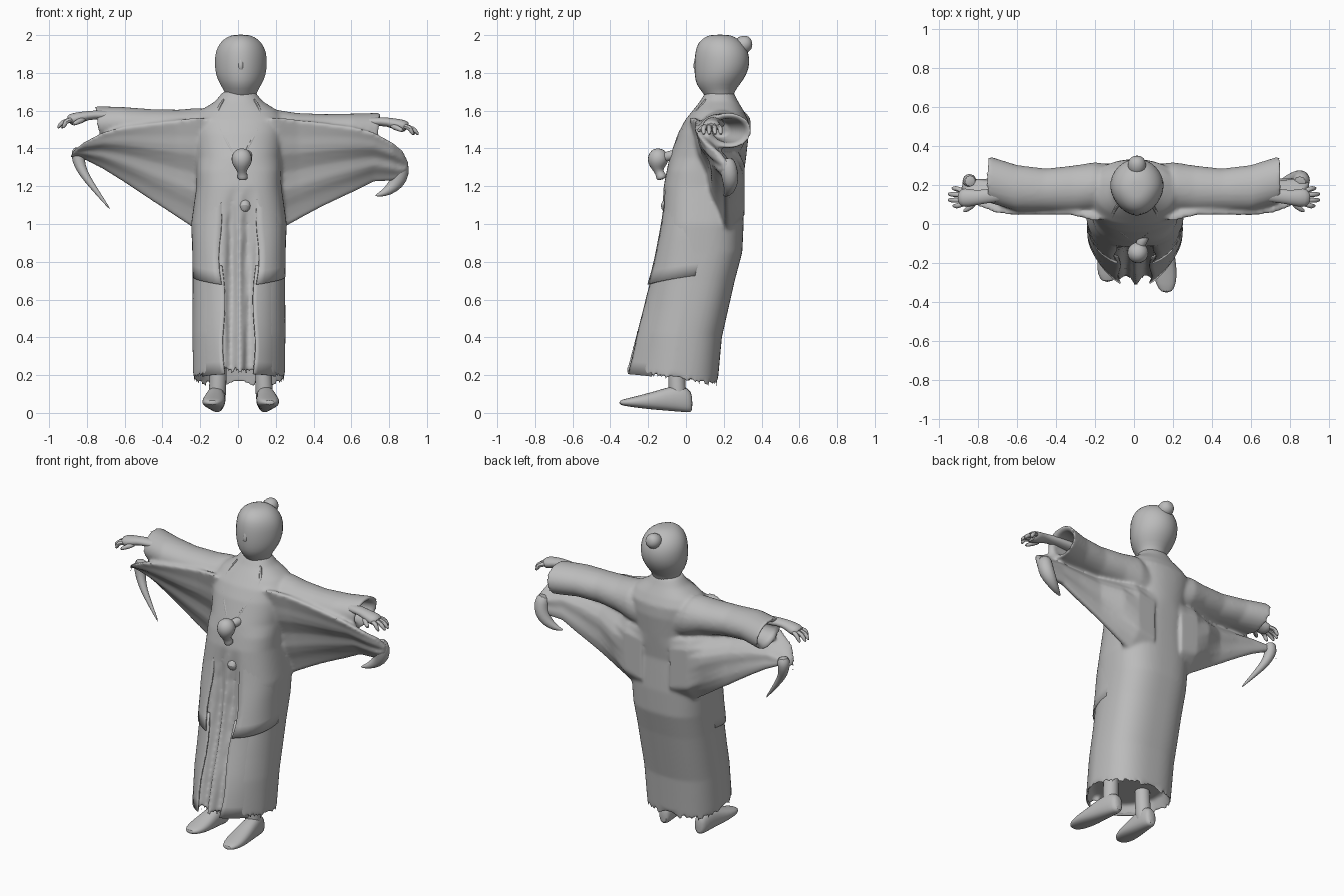
import bpy, bmesh, math
from math import sin, cos, pi
from mathutils import Vector, Quaternion

if "Cube" in bpy.data.objects:
    bpy.data.objects.remove(bpy.data.objects["Cube"])

GREY = (0.5, 0.5, 0.5, 1)
mat = bpy.data.materials.new("plain grey")
mat.use_nodes = True
mat.diffuse_color = GREY
mat.node_tree.nodes["Principled BSDF"].inputs["Base Color"].default_value = GREY


def loft(name, rings, closed=True, subsurf=0, thick=0, angle=45):
    """Skin a list of equal-length point rings."""
    bm = bmesh.new()
    vs = [[bm.verts.new(p) for p in r] for r in rings]
    n = len(vs[0])
    for a, b in zip(vs, vs[1:]):
        for i in range(n if closed else n - 1):
            j = (i + 1) % n
            bm.faces.new((a[i], a[j], b[j], b[i]))
    if closed:
        bm.faces.new(vs[0])
        bm.faces.new(vs[-1])
    bmesh.ops.recalc_face_normals(bm, faces=bm.faces)
    me = bpy.data.meshes.new(name)
    bm.to_mesh(me)
    bm.free()
    me.materials.append(mat)
    ob = bpy.data.objects.new(name, me)
    bpy.context.collection.objects.link(ob)
    if thick:
        ob.modifiers.new("cloth", 'SOLIDIFY').thickness = thick
    if subsurf:
        m = ob.modifiers.new("smooth", 'SUBSURF')
        m.levels = m.render_levels = subsurf
    bpy.ops.object.select_all(action='DESELECT')
    bpy.context.view_layer.objects.active = ob
    ob.select_set(True)
    bpy.ops.object.shade_smooth_by_angle(angle=math.radians(angle))
    return ob


def tube(name, path, flat=1.0, n=10):
    """Round tube along (x, y, z, radius) points, flattened vertically."""
    pts = [Vector(p[:3]) for p in path]
    rings, q, last = [], Quaternion(), Vector((0, 0, 1))
    for i, p in enumerate(pts):
        d = (pts[min(i + 1, len(pts) - 1)] - pts[max(i - 1, 0)]).normalized()
        q = last.rotation_difference(d) @ q
        last = d
        r = path[i][3]
        ring = []
        for k in range(n):
            o = q @ Vector((r * cos(2 * pi * k / n), r * sin(2 * pi * k / n), 0))
            o.z *= flat
            ring.append(p + o)
        rings.append(ring)
    return loft(name, rings, subsurf=1, angle=60)


def spow(v, p):
    return math.copysign(abs(v) ** p, v)


def mix(table, z):
    """Interpolate table rows on their first value."""
    for a, b in zip(table, table[1:]):
        if z <= b[0]:
            f = max(0, (z - a[0]) / (b[0] - a[0]))
            return [u + (v - u) * f for u, v in zip(a, b)][1:]
    return list(table[-1][1:])


# Robe profile: height, front y, back y, half width
ROBE = [(.13, -.325, .165, .243), (.4, -.268, .19, .246), (.7, -.188, .258, .245),
        (.85, -.158, .298, .247), (1.0, -.132, .305, .253), (1.2, -.118, .298, .225),
        (1.35, -.088, .318, .225), (1.48, -.042, .333, .24), (1.55, -.005, .33, .245),
        (1.6, .035, .305, .205), (1.65, .075, .275, .125), (1.7, .105, .25, .085)]


def robe_point(z, a, grow=0.0):
    """Point on the robe; angle 0 faces the front, which is wedge-shaped at the hem."""
    f, b, w = mix(ROBE, z)
    p = .75 if z < 1.3 else .9
    wedge = max(0, 1 - z / .9) if cos(a) > 0 else 0
    x = (w + grow) * spow(sin(a), p + .45 * wedge)
    y = (f + b) / 2 - ((b - f) / 2 + grow) * spow(cos(a), p + .75 * wedge)
    tilt = .07 * max(0, 1 - (z - .13) / .4) * (1 + cos(a)) / 2
    return Vector((x + .005, y, z + tilt))


# Robe body with pleat grooves down the front
heights = [.13, .25, .4, .55, .7, .85, 1.0, 1.1, 1.2, 1.28, 1.35, 1.42, 1.48, 1.55, 1.6, 1.65, 1.7]
N = 64
rings = []
for z in heights:
    depth = .05 * min(1, max(0, (1.2 - z) / .3))
    ring = []
    for i in range(N):
        p = robe_point(z, 2 * pi * i / N)
        off = abs(p.x - .01)
        if cos(2 * pi * i / N) > 0 and off < .09:
            p.y += depth * sin(pi * off / .09) ** 2
        ring.append(p)
    rings.append(ring)
c = Vector((.005, -.07, .26))
inside = [c + (p - Vector((.005, -.08, p.z))) * .88 for p in rings[0]]
robe = loft("robe", [inside] + rings)
robe_parts = [robe]

# Open coat fronts and long skirt panels laid over the robe
for side, s in (("left", 1), ("right", -1)):
    coat, skirt = [], []
    for k in range(9):
        row = []
        for i in range(10):
            u = i / 9
            a = .3 + .04 * sin(k) + u * 1.4
            z = .68 + .07 * k + .05 * u * (1 - k / 8)
            row.append(robe_point(z, s * a, .028 * (1 - k / 8) * (1 - .8 * u) - .007))
        coat.append(row)
        z = .14 + .08 * k
        skirt.append([robe_point(z, s * (.36 - .08 * k / 8 + .04 * sin(k * .8) + i * .09),
                                 .01 * (1 - i / 7) - .003) for i in range(8)])
    loft(side + "_coat_front", coat, closed=False, thick=.008)
    loft(side + "_skirt_panel", skirt, closed=False, thick=.008)

# Head: height, front y, back y, half width
HEAD = [(1.64, .12, .25, .08), (1.7, .085, .255, .085), (1.735, .052, .285, .112), (1.79, .042, .325, .138),
        (1.85, .04, .342, .143), (1.91, .045, .335, .14), (1.96, .06, .305, .115),
        (1.992, .1, .26, .075), (2.003, .14, .22, .03)]
rings = []
for z, f, b, w in HEAD:
    ring = []
    for i in range(16):
        a = 2 * pi * i / 16
        narrow = 1 - .15 * max(0, cos(a))
        ring.append((.015 + w * sin(a) * narrow, (f + b) / 2 - (b - f) / 2 * cos(a), z))
    rings.append(ring)
loft("head", rings, subsurf=1, angle=60)
tube("nose", [(.015, .065, 1.9, .01), (.015, .056, 1.86, .015), (.015, .052, 1.83, .018),
              (.015, .065, 1.805, .012)], n=8)
tube("hair_bun", [(.015, .26, 1.925, .04), (.015, .29, 1.945, .05), (.015, .318, 1.955, .05),
                  (.015, .34, 1.96, .036), (.015, .35, 1.962, .015)], n=10)

# Sleeves, hanging wings, arms and hands
ARM = [(.08, .2, 1.45, .1, .14), (.2, .19, 1.475, .128, .128), (.3, .18, 1.485, .122, .103),
       (.45, .175, 1.49, .11, .092), (.6, .185, 1.495, .118, .09), (.75, .23, 1.495, .12, .094),
       (.73, .23, 1.495, .09, .066), (.5, .18, 1.5, .05, .045)]
TOP = [(.1, 1.55, .03, .25), (.22, 1.565, .03, .23), (.32, 1.55, .055, .15), (.45, 1.535, .055, .09),
       (.6, 1.515, .052, .075), (.72, 1.485, .065, .065), (.82, 1.43, .105, .055),
       (.87, 1.39, .155, .04), (.9, 1.33, .2, .02)]
BOTTOM = {1: (.94, .97, 1.025, 1.095, 1.165, 1.225, 1.23, 1.235, 1.28),
          -1: (.94, .97, 1.035, 1.12, 1.22, 1.295, 1.345, 1.355, 1.34)}
TIP = {1: [(.85, .21, 1.35, .04), (.865, .225, 1.3, .048), (.855, .235, 1.24, .048), (.82, .235, 1.195, .036),
           (.77, .22, 1.16, .02), (.725, .2, 1.15, .004)],
       -1: [(-.84, .22, 1.41, .035), (-.85, .225, 1.36, .04), (-.835, .21, 1.3, .03), (-.8, .19, 1.24, .022),
            (-.74, .175, 1.16, .013), (-.675, .16, 1.075, .003)]}
for side, s in (("left", 1), ("right", -1)):
    lift = 0 if s > 0 else .035
    rings = []
    for x, cy, cz, ry, rz in ARM:
        cz += lift * min(1, x / .6)
        rings.append([(s * (x + .012 * sin(a)), cy + ry * cos(a), cz + rz * sin(a))
                      for a in [2 * pi * i / 24 for i in range(24)]])
    robe_parts.append(loft(side + "_sleeve", rings))

    rings = []
    for (x, zt, yt, deep), zb in zip(TOP, BOTTOM[s]):
        front, back = [], []
        for k in range(13):
            t = k / 12
            y = yt + (.215 - yt) * t ** 1.2 + .009 * sin(t * pi * 5) * sin(pi * t)
            z = zt + (zb - zt) * t
            front.append((s * x, y - .012, z))
            back.append((s * x, min(y + .014 + deep * sin(pi * t), .31), z))
        rings.append(front + back[::-1])
    robe_parts.append(loft(side + "_sleeve_wing", rings))
    tube(side + "_sleeve_tip", TIP[s])

    h = 1.53 + lift
    tube(side + "_forearm", [(s * .45, .17, h - .01, .045), (s * .65, .16, h + .01, .042),
                             (s * .77, .14, h + .014, .037), (s * .82, .135, h + .004, .042),
                             (s * .87, .135, h - .01, .054), (s * .9, .135, h - .02, .042)], flat=.65)
    for i in range(4):
        y, reach = .092 + i * .03, (.93, .955, .955, .935)[i]
        tube(side + "_finger", [(s * .86, .11 + i * .017, h - .01, .016), (s * .91, y, h - .018, .016),
                                (s * (reach - .015), y, h - .035, .015), (s * reach, y + .003, h - .06, .008)], n=6)
    tube(side + "_thumb", [(s * .81, .12, h - .01, .018), (s * .84, .085, h - .02, .018),
                           (s * .88, .062, h - .04, .011)], n=6)

# Fuse robe, sleeves and wings into one draped cloth
bpy.ops.object.select_all(action='DESELECT')
for ob in robe_parts:
    ob.select_set(True)
bpy.context.view_layer.objects.active = robe
bpy.ops.object.join()
fuse = robe.modifiers.new("fuse", 'REMESH')
fuse.mode = 'VOXEL'
fuse.voxel_size = .01
fuse.use_smooth_shade = True
soften = robe.modifiers.new("soften", 'SMOOTH')
soften.factor = .5
soften.iterations = 9

# Crossed collar edges
for s in (1, -1):
    path = []
    for k in range(6):
        z = 1.67 - .07 * k
        path.append((*robe_point(z, s * (.75 - .15 * k), -.007), .011))
    tube("collar_edge", path, n=6)

# Chest pompon with its cord, and the belt knot
tube("chest_pompon", [(.02, -.14, 1.4, .016), (.02, -.142, 1.385, .044), (.02, -.147, 1.355, .06),
                      (.02, -.15, 1.32, .056), (.02, -.147, 1.29, .032), (.022, -.14, 1.27, .022),
                      (.025, -.13, 1.25, .032), (.025, -.125, 1.235, .024)])
tube("pompon_cord", [(.06, -.05, 1.37, .03), (.04, -.09, 1.36, .028), (.02, -.14, 1.345, .025)])
tube("belt_knot", [(.035, -.09, 1.13, .025), (.035, -.105, 1.095, .04), (.035, -.1, 1.06, .02)])

# Legs and pointed slippers
for side, x, dy in (("left", .14, 0), ("right", -.11, .055)):
    tube(side + "_ankle", [(x * .95, -.05, .32, .05), (x * .95, -.05, .2, .046), (x, -.045, .1, .05),
                           (x, -.04, .04, .045)])
    rings = []
    for y, w, lo, hi in ((.035, .025, .005, .09), (.015, .04, 0, .135), (-.06, .05, .006, .15),
                         (-.15, .058, .014, .12), (-.23, .064, .022, .098),
                         (-.31, .056, .034, .078), (-.355, .025, .042, .066)):
        yy = y + (dy * (.03 - y) / .38)
        xx = x + (.03 - y) * .07 * (1 if x > 0 else -1)
        rings.append([(xx + w * spow(cos(a), .8), yy, (lo + hi) / 2 + (hi - lo) / 2 * spow(sin(a), .8))
                      for a in [2 * pi * i / 12 for i in range(12)]])
    loft(side + "_slipper", rings, subsurf=1, angle=60)
